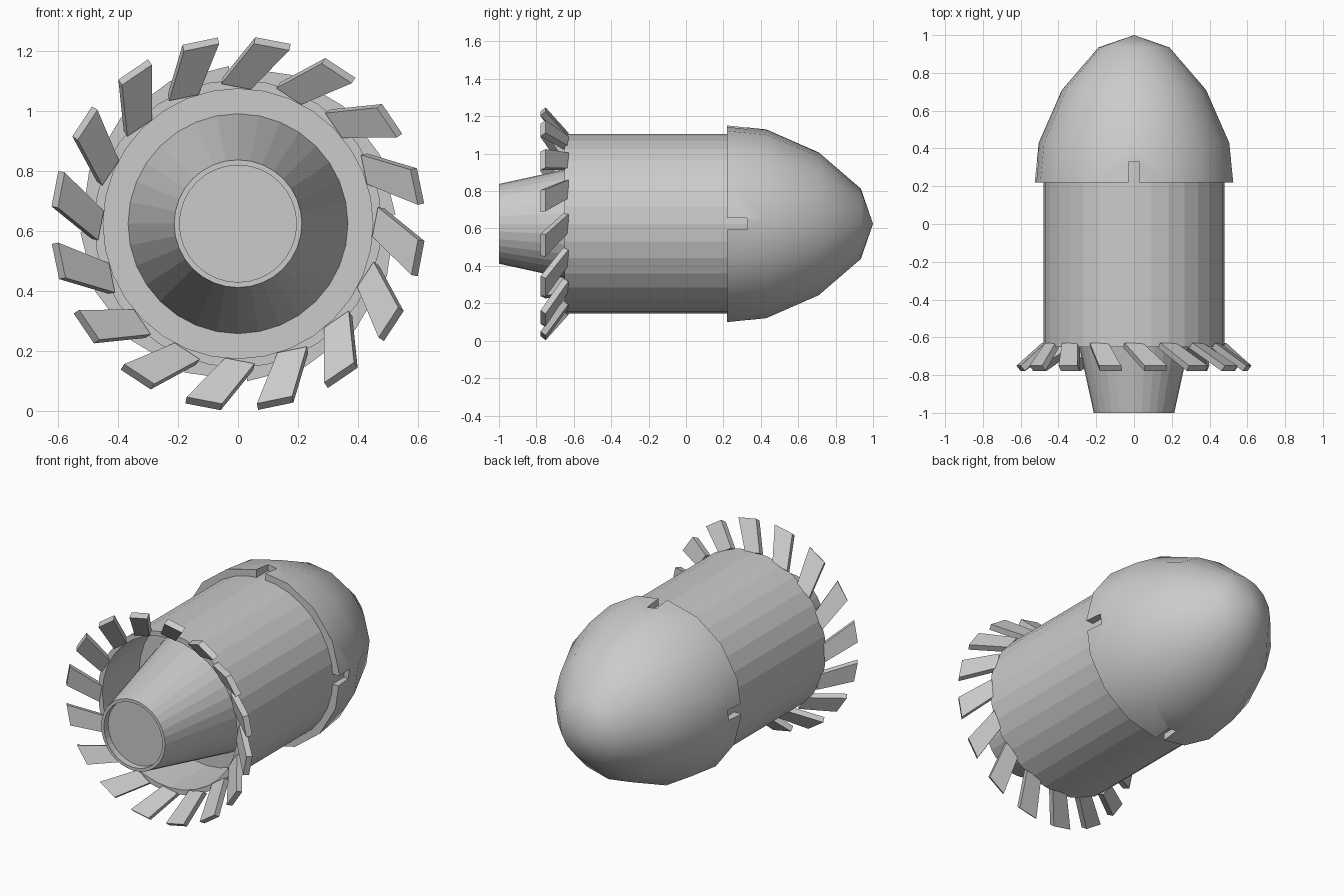
import bpy, bmesh, math
from mathutils import Vector

if "Cube" in bpy.data.objects:
    bpy.data.objects.remove(bpy.data.objects["Cube"])

ZC = 0.625  # height of the long axis


def add_object(name, bm):
    bmesh.ops.recalc_face_normals(bm, faces=bm.faces)
    me = bpy.data.meshes.new(name)
    bm.to_mesh(me)
    bm.free()
    ob = bpy.data.objects.new(name, me)
    bpy.context.collection.objects.link(ob)
    return ob


def polar(r, a, y):
    return Vector((r * math.cos(a), y, ZC + r * math.sin(a)))


def lathe(name, profile, sides, turn=0.0):
    """Revolve (radius, y) points around the long axis."""
    bm = bmesh.new()
    rings = []
    for r, y in profile:
        n = 1 if r == 0 else sides
        rings.append([bm.verts.new(polar(r, turn + math.tau * i / sides, y))
                      for i in range(n)])
    for a, b in zip(rings, rings[1:]):
        for i in range(sides):
            j = (i + 1) % sides
            quad = [a[i % len(a)], a[j % len(a)], b[j % len(b)], b[i % len(b)]]
            bm.faces.new(list(dict.fromkeys(quad)))
    return add_object(name, bm)


def add_box(bm, corners):
    """Box from two matching loops of four corners."""
    lo, hi = ([bm.verts.new(c) for c in loop] for loop in corners)
    bm.faces.new(lo)
    bm.faces.new(hi)
    for i in range(4):
        j = (i + 1) % 4
        bm.faces.new((lo[i], lo[j], hi[j], hi[i]))


# Open-backed barrel with a recessed inner wall
lathe("body_shell", [(0, 0.38), (0.48, 0.38), (0.48, -0.65), (0.45, -0.65),
                     (0.45, -0.30), (0, -0.30)], 32)

# Tapered exhaust cone with a shallow recess in its end
lathe("nozzle", [(0, -0.29), (0.369, -0.29), (0.213, -1.0), (0.195, -1.0),
                 (0.195, -0.96), (0, -0.96)], 32)

# Rounded nose cap
nose = lathe("nose_cap", [(0, 0.22), (0.527, 0.22), (0.505, 0.43), (0.382, 0.71),
                          (0.188, 0.935), (0, 1.0)], 16, math.radians(3))

# Four notches cut in the nose rim
bm = bmesh.new()
for k in range(4):
    a = k * math.pi / 2
    side = Vector((-math.sin(a), 0, math.cos(a))) * 0.03
    loops = []
    for r in (0.465, 0.6):
        p, q = polar(r, a, 0.15), polar(r, a, 0.327)
        loops.append([p - side, p + side, q + side, q - side])
    add_box(bm, loops)
cutter = add_object("notch_cutter", bm)
cutter.hide_render = True
cutter.hide_set(True)
cut = nose.modifiers.new("notches", 'BOOLEAN')
cut.operation = 'DIFFERENCE'
cut.solver = 'EXACT'
cut.object = cutter
bpy.context.view_layer.objects.active = nose
nose.select_set(True)
bpy.ops.object.modifier_apply(modifier="notches")
bpy.data.objects.remove(cutter)
bpy.ops.object.shade_smooth_by_angle(angle=math.radians(38))

# Ring of sixteen swept, flared blades
bm = bmesh.new()
for k in range(16):
    a = math.tau * k / 16
    base_a, tip_a = a + math.radians(0.5), a - math.radians(10.8)
    base, tip = polar(0.468, base_a, -0.643), polar(0.611, tip_a, -0.764)
    wide = Vector((-math.sin(tip_a), 0, math.cos(tip_a)))
    thick = Vector((math.cos(tip_a) * 0.62, 0.78, math.sin(tip_a) * 0.62)) * 0.0175
    loops = []
    for c, w in ((base, 0.05), (tip, 0.06)):
        loops.append([c - wide * w - thick, c + wide * w - thick,
                      c + wide * w + thick, c - wide * w + thick])
    add_box(bm, loops)
add_object("fan_blades", bm)
